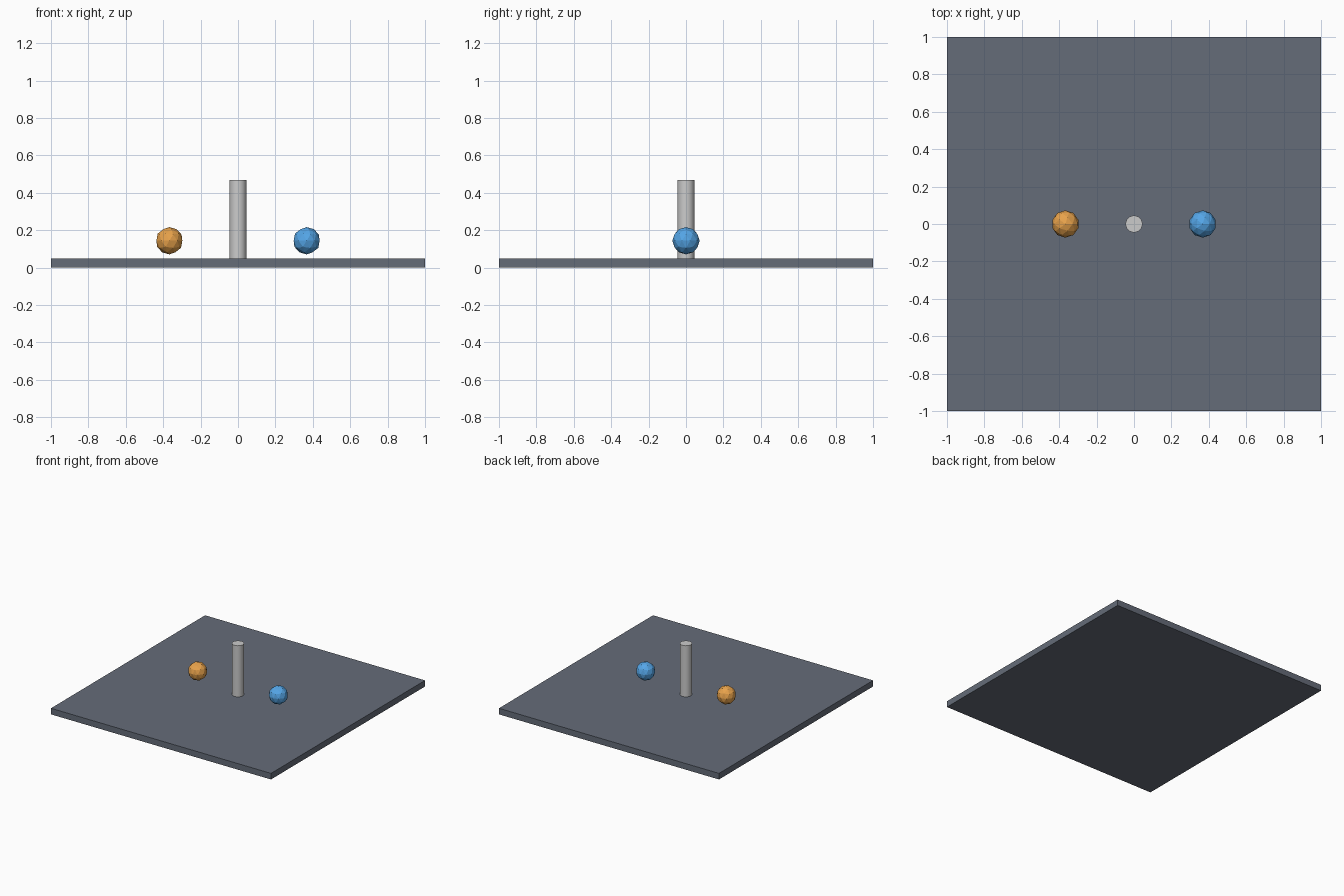
import bpy

if "Cube" in bpy.data.objects:
    bpy.data.objects.remove(bpy.data.objects["Cube"])


def finish(name, color=None):
    """Name the active object and give it an optional colour."""
    obj = bpy.context.object
    obj.name = name
    if color:
        mat = bpy.data.materials.new(name + "_colour")
        mat.diffuse_color = (*color, 1)
        mat.use_nodes = True
        mat.node_tree.nodes["Principled BSDF"].inputs["Base Color"].default_value = mat.diffuse_color
        obj.data.materials.append(mat)
    return obj


BASE_H = 0.05
POST_TOP = 0.47

# Square base slab
bpy.ops.mesh.primitive_cube_add(size=1, location=(0, 0, BASE_H / 2))
base = finish("base_plate", (0.13, 0.15, 0.19))
base.scale = (2, 2, BASE_H)
bpy.ops.object.transform_apply(location=False, rotation=False, scale=True)

# Central post standing on the slab
bpy.ops.mesh.primitive_cylinder_add(
    vertices=24, radius=0.045, depth=POST_TOP - BASE_H,
    location=(0, 0, (POST_TOP + BASE_H) / 2))
finish("center_post")
bpy.ops.object.shade_smooth_by_angle()

# Faceted balls hovering either side of the post
for name, side, color in (("orange_ball", -1, (0.8, 0.36, 0.07)),
                          ("blue_ball", 1, (0.09, 0.38, 0.8))):
    bpy.ops.mesh.primitive_ico_sphere_add(
        subdivisions=2, radius=0.073, location=(side * 0.367, 0, 0.144))
    finish(name, color)
